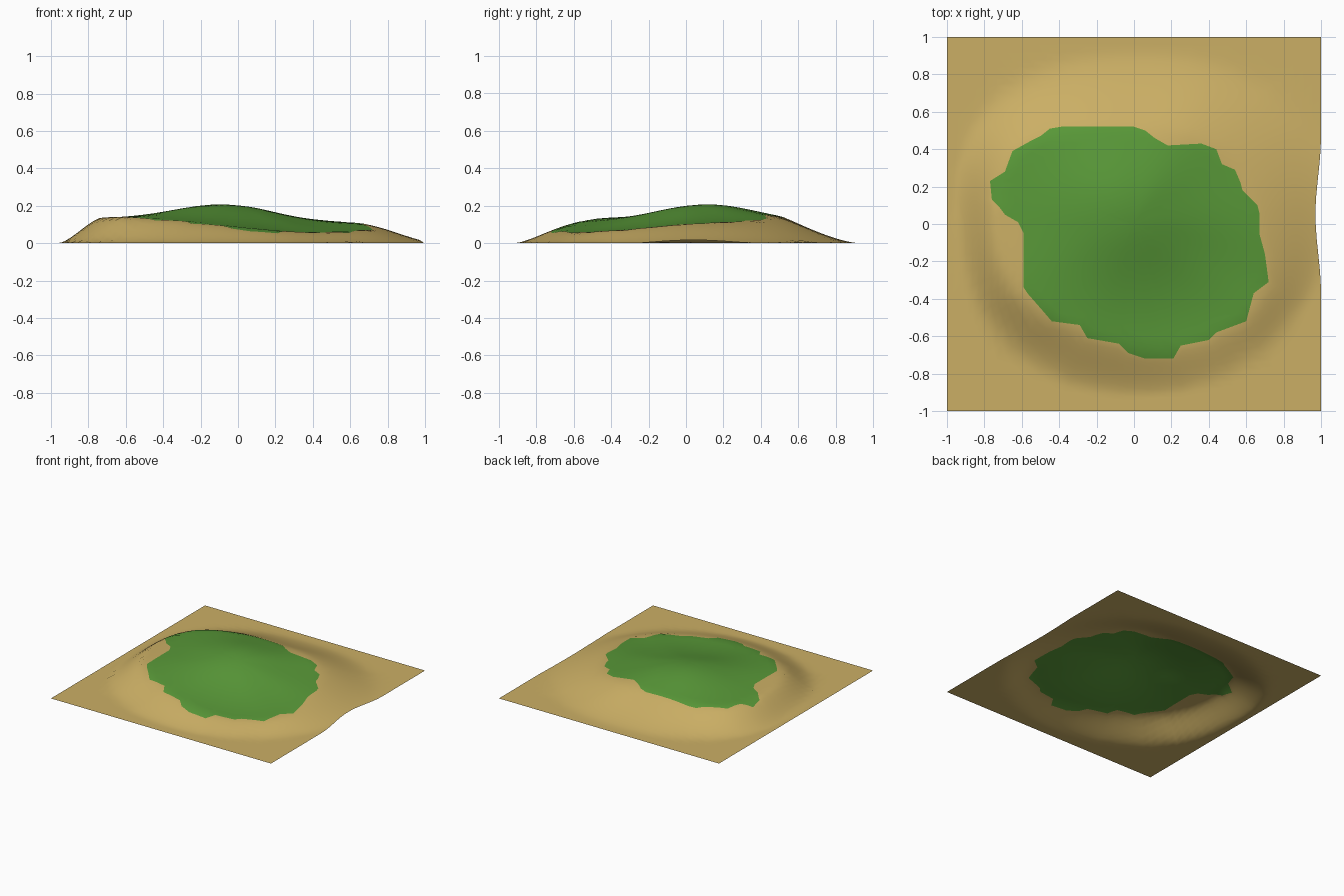
import bpy, bmesh, math

if "Cube" in bpy.data.objects:
    bpy.data.objects.remove(bpy.data.objects["Cube"])

# Shoreline between grass and sand (clockwise, seen from above)
SHORE = [(-.77, .23), (-.69, .28), (-.65, .39), (-.56, .44), (-.50, .47), (-.45, .51), (-.39, .52),
         (0, .52), (.06, .50), (.11, .46), (.18, .42), (.36, .43), (.44, .40), (.47, .32), (.54, .29),
         (.57, .22), (.58, .18), (.66, .10), (.67, .06), (.67, -.05), (.70, -.16), (.72, -.31),
         (.64, -.37), (.60, -.52), (.44, -.58), (.40, -.62), (.25, -.65), (.21, -.72), (.06, -.72),
         (-.03, -.69), (-.08, -.64), (-.25, -.61), (-.29, -.54), (-.44, -.52), (-.50, -.45),
         (-.57, -.37), (-.59, -.34), (-.59, -.05), (-.62, .01), (-.69, .05), (-.72, .09), (-.76, .13)]

# Slope every 30 degrees: foot radius, shoulder radius, shoulder height
SLOPE = [(1.05, .68, .10), (1.05, .62, .11), (.97, .55, .12), (.91, .50, .11),
         (.96, .58, .115), (1.0, .74, .125), (.95, .74, .13), (.96, .72, .135),
         (.93, .64, .115), (.91, .65, .085), (.95, .72, .058), (1.0, .78, .068)]


def slope_at(angle):
    f = (angle / (math.pi / 6)) % 12
    i, t = int(f), f - int(f)
    p = [SLOPE[(i + k) % 12] for k in (-1, 0, 1, 2)]
    return [b + .5 * t * (c - a + t * (2 * a - 5 * b + 4 * c - d + t * (3 * (b - c) + d - a)))
            for a, b, c, d in zip(*p)]


def smooth(t):
    t = max(0, min(1, t))
    return t * t * (3 - 2 * t)


def height(x, y):
    r = math.hypot(x, y)
    foot, shoulder, h = slope_at(math.atan2(y, x))
    dome = .105 * math.exp(-((x + .08) ** 2 + (y - .1) ** 2) / (2 * .27 ** 2))
    t = max(0, min(1, (foot - r) / (foot - shoulder)))
    fall = .55 * t + .45 * smooth(t)
    base = .1 + (h - .1) * smooth(r / shoulder)
    return (base + dome) * fall


# Split long shoreline edges so the rings stay even
ring = []
for (ax, ay), (bx, by) in zip(SHORE, SHORE[1:] + SHORE[:1]):
    n = max(1, math.ceil(math.hypot(bx - ax, by - ay) / .06))
    ring += [(ax + (bx - ax) * k / n, ay + (by - ay) * k / n) for k in range(n)]
ring.reverse()

# Outer square border, with one point snapped to each corner
border = [(x / max(abs(x), abs(y)), y / max(abs(x), abs(y))) for x, y in ring]
for c in ((1, 1), (-1, 1), (-1, -1), (1, -1)):
    k = min(range(len(border)), key=lambda i: math.dist(border[i], c))
    border[k] = c
# Shallow notch in the right-hand edge
border = [(x - .03 * smooth(1 - abs(y - .05) / .42) if x > .999 else x, y) for x, y in border]

GRASS, SAND = 12, 12
bm = bmesh.new()
centre = bm.verts.new((0, 0, height(0, 0)))
rings = []
for j in range(1, GRASS + SAND + 1):
    row = []
    for (x, y), (bx, by) in zip(ring, border):
        if j <= GRASS:
            px, py = x * j / GRASS, y * j / GRASS
        else:
            t = (j - GRASS) / SAND
            px, py = x + (bx - x) * t, y + (by - y) * t
        row.append(bm.verts.new((px, py, height(px, py))))
    rings.append(row)

n = len(ring)
for i in range(n):
    k = (i + 1) % n
    bm.faces.new((centre, rings[0][i], rings[0][k]))
    for j in range(len(rings) - 1):
        face = bm.faces.new((rings[j][i], rings[j + 1][i], rings[j + 1][k], rings[j][k]))
        face.material_index = 0 if j + 1 < GRASS else 1
for face in bm.faces:
    face.smooth = True

# Island sheet: grass cap and sandy skirt in one surface
mesh = bpy.data.meshes.new("island")
bm.to_mesh(mesh)
bm.free()
for name, colour in (("grass", (.10, .32, .04, 1)), ("sand", (.60, .43, .13, 1))):
    mat = bpy.data.materials.new(name)
    mat.diffuse_color = colour
    mat.use_nodes = True
    mat.node_tree.nodes["Principled BSDF"].inputs["Base Color"].default_value = mat.diffuse_color
    mesh.materials.append(mat)
island = bpy.data.objects.new("island", mesh)
bpy.context.collection.objects.link(island)
